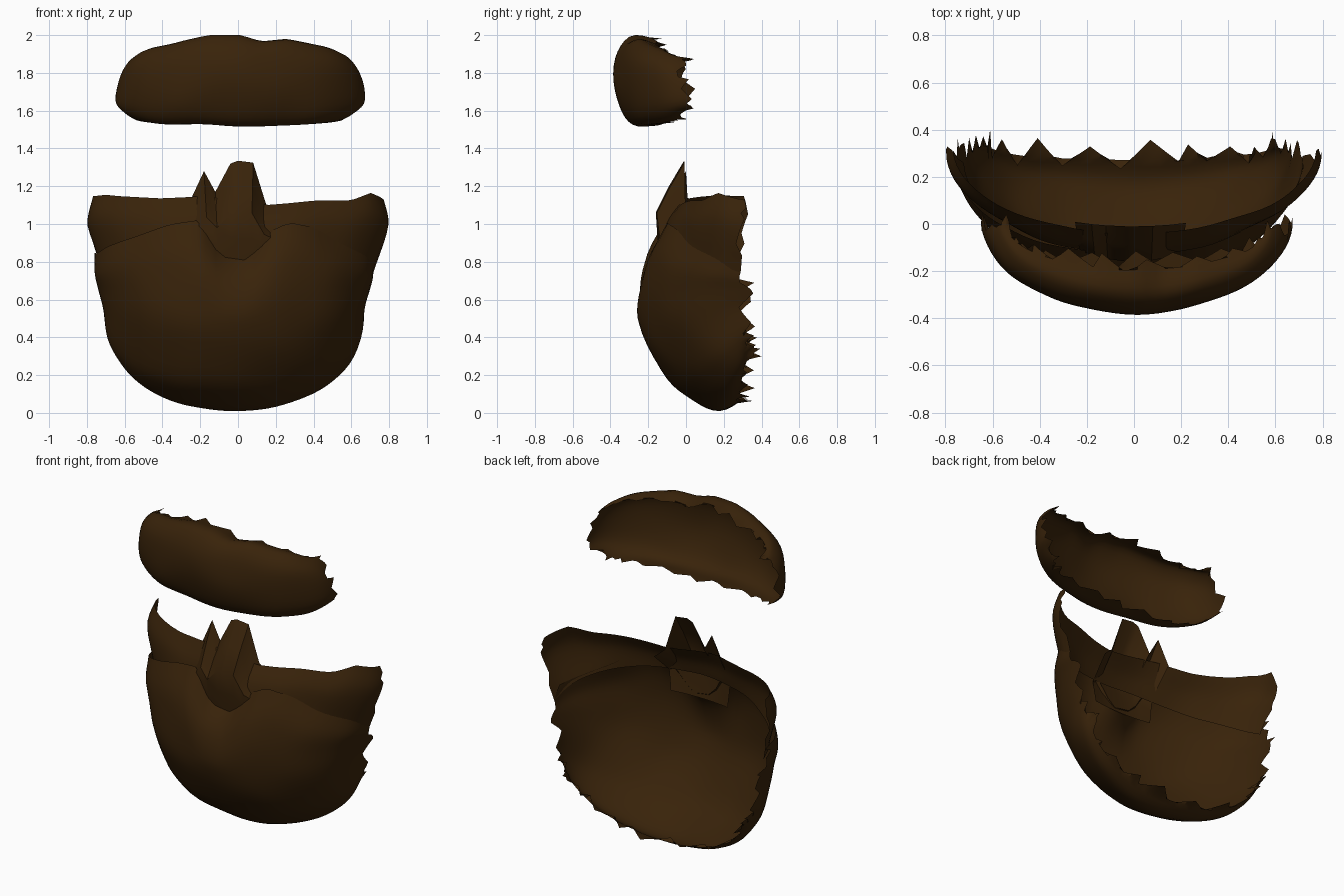
import bpy, math, random
from mathutils import noise, Vector

random.seed(4)
if "Cube" in bpy.data.objects:
    bpy.data.objects.remove(bpy.data.objects["Cube"], do_unlink=True)

brown = bpy.data.materials.new("dark_brown")
brown.use_nodes = True
colour = (0.040, 0.0165, 0.003, 1)
brown.diffuse_color = colour
shader = brown.node_tree.nodes["Principled BSDF"]
shader.inputs["Base Color"].default_value = colour
shader.inputs["Roughness"].default_value = 0.9


def lerp_table(table, x):
    """Height of a polyline at x."""
    for (x0, z0), (x1, z1) in zip(table, table[1:]):
        if x <= x1:
            t = max(0, (x - x0) / (x1 - x0))
            return z0 + (z1 - z0) * t
    return table[-1][1]


def spline(rows, v):
    """Smooth curve through the rows, v from 0 to 1."""
    s = v * (len(rows) - 1)
    i = min(int(s), len(rows) - 2)
    t = s - i
    a, b, c, d = (rows[max(0, min(len(rows) - 1, i + k))] for k in (-1, 0, 1, 2))
    return [q + 0.5 * t * (r - p + t * (2*p - 5*q + 4*r - w + t * (3*(q - r) + w - p)))
            for p, q, r, w in zip(a, b, c, d)]


def torn_edge(count, amount):
    """Uneven saw teeth along an edge, as a polyline."""
    table, i = [], 0
    while i <= count:
        table.append((i, amount * random.uniform(0.2, 1) * (1 if len(table) % 2 else -1)))
        i += random.choice((1, 2, 3, 3))
    return table


def make_mesh(name, grid):
    """Skin a grid of points, outside facing forward."""
    n = len(grid[0])
    verts = [p for row in grid for p in row]
    faces = [(r*n + c, (r+1)*n + c, (r+1)*n + c + 1, r*n + c + 1)
             for r in range(len(grid) - 1) for c in range(n - 1)]
    mesh = bpy.data.meshes.new(name)
    mesh.from_pydata(verts, [], faces)
    mesh.materials.append(brown)
    obj = bpy.data.objects.new(name, mesh)
    bpy.context.collection.objects.link(obj)
    bpy.ops.object.select_all(action='DESELECT')
    obj.select_set(True)
    bpy.context.view_layer.objects.active = obj
    bpy.ops.object.shade_smooth_by_angle(angle=math.radians(40))


def shell(name, rows, top, blend=0.4, shift=0, torn_top=0, torn_bottom=0,
          torn_side=0, cols=44, steps=22, power=1):
    """Curved shell; each row is half width, front y, front z, end y, end z."""
    upper, lower = torn_edge(cols, torn_top), torn_edge(cols, torn_bottom)
    sides = {0: torn_edge(steps, torn_side), cols: torn_edge(steps, torn_side)}
    grid = []
    for r in range(steps + 1):
        v = r / steps
        w, yf, zf, yb, ze = spline(rows, v)
        line = []
        for c in range(cols + 1):
            a = (c / cols - 0.5) * math.pi
            k = 1 - math.cos(a)
            p = Vector((w * math.sin(a) + shift, yf + (yb - yf) * k, zf + (ze - zf) * k**power))
            if v < blend:
                z_top = rows[0][2] + (rows[0][4] - rows[0][2]) * k**power
                p.z += (lerp_table(top, p.x) - z_top) * (1 - v / blend)
            # Gentle hand-shaped unevenness
            p += 0.012 * noise.noise_vector(p * 4)
            # Torn edges
            if r == 0:
                p.y += lerp_table(upper, c)
            if r == steps:
                p.y += lerp_table(lower, c)
            if c in sides:
                p.y += lerp_table(sides[c], r)
            line.append(p)
        grid.append(line)
    make_mesh(name, grid)


# Upper band, curling back at its top and bottom
shell("upper_band", [
    (0.54, -0.17, 1.96, -0.02, 1.89),
    (0.58, -0.29, 1.985, 0.01, 1.87),
    (0.62, -0.36, 1.90, -0.02, 1.82),
    (0.65, -0.38, 1.75, 0.00, 1.74),
    (0.66, -0.34, 1.60, 0.02, 1.64),
    (0.61, -0.27, 1.525, 0.00, 1.59),
    (0.55, -0.15, 1.525, -0.04, 1.55)],
    top=[(-0.55, 1.87), (-0.45, 1.91), (-0.30, 1.95), (-0.15, 1.98), (0.02, 1.98),
         (0.12, 1.93), (0.25, 1.95), (0.45, 1.92), (0.55, 1.89)],
    shift=0.01, torn_top=0.05, torn_bottom=0.04, torn_side=0.05, power=1.3)

# Middle band, set behind the bowl rim
shell("middle_band", [
    (0.77, -0.04, 1.12, 0.32, 1.14),
    (0.79, -0.10, 1.03, 0.30, 1.00),
    (0.72, -0.13, 0.94, 0.27, 0.74)],
    top=[(-0.79, 1.10), (-0.77, 1.15), (-0.70, 1.16), (-0.40, 1.13), (-0.20, 1.15),
         (0.15, 1.10), (0.40, 1.12), (0.60, 1.13), (0.70, 1.16), (0.79, 1.12)],
    blend=0.8, steps=10, torn_side=0.02)

# Lower bowl with two rounded lobes and a central notch
shell("lower_bowl", [
    (0.74, -0.13, 1.00, 0.26, 0.84),
    (0.74, -0.22, 0.83, 0.28, 0.74),
    (0.72, -0.26, 0.62, 0.34, 0.66),
    (0.69, -0.23, 0.42, 0.31, 0.56),
    (0.68, -0.10, 0.18, 0.33, 0.46),
    (0.66, 0.03, 0.07, 0.34, 0.41),
    (0.63, 0.18, 0.01, 0.34, 0.37),
    (0.60, 0.29, 0.06, 0.34, 0.34)],
    top=[(-0.75, 0.85), (-0.70, 0.88), (-0.50, 0.95), (-0.35, 1.00), (-0.23, 1.02),
         (-0.17, 0.96), (-0.10, 0.83), (0.05, 0.81), (0.12, 0.90), (0.20, 0.99),
         (0.28, 1.01), (0.40, 0.98), (0.55, 0.90), (0.75, 0.80)],
    shift=-0.02, torn_bottom=0.07, torn_side=0.04, steps=28)

# Central crest sunk into the notch, with two peaks
peaks = [(-0.25, 1.13), (-0.18, 1.28), (-0.12, 1.17), (-0.04, 1.32), (0.0, 1.335),
         (0.08, 1.325), (0.15, 1.10), (0.22, 1.04)]
crest = []
for v in (0, 0.25, 0.5, 0.75, 1):
    line = []
    for x, z in peaks:
        y = -0.01 - 0.12 * min(1, 2 * v) - 0.03 * math.cos(x * 6) * math.sin(v * math.pi)
        line.append((x * (1 - 0.15 * v), y + 0.3 * x * x, z + (0.79 - z) * v))
    crest.append(line)
make_mesh("center_crest", crest)
